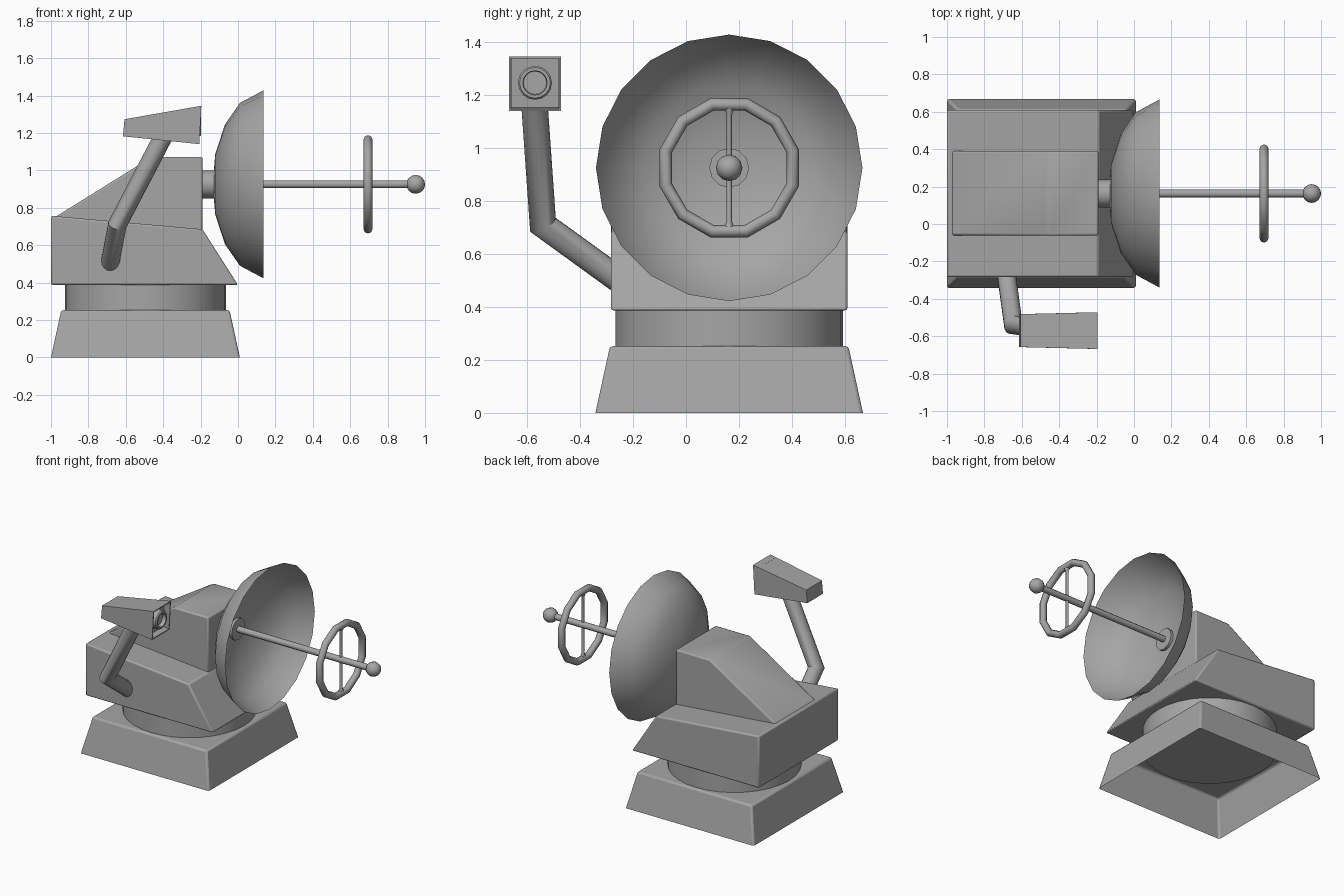
import bpy, bmesh, math
from mathutils import Vector

if "Cube" in bpy.data.objects:
    bpy.data.objects.remove(bpy.data.objects["Cube"])

grey = bpy.data.materials.new("plain grey")
grey.diffuse_color = (0.38, 0.38, 0.38, 1)
grey.use_nodes = True
grey.node_tree.nodes["Principled BSDF"].inputs["Base Color"].default_value = grey.diffuse_color

CY, CZ = 0.163, 0.925      # axis of the dish
BX = -0.495                # centre of the turntable


def finish(name, bm, bevel=0.0, angle=35):
    bmesh.ops.remove_doubles(bm, verts=bm.verts, dist=1e-5)
    bmesh.ops.recalc_face_normals(bm, faces=bm.faces)
    me = bpy.data.meshes.new(name)
    bm.to_mesh(me)
    bm.free()
    me.materials.append(grey)
    ob = bpy.data.objects.new(name, me)
    bpy.context.collection.objects.link(ob)
    bpy.ops.object.select_all(action='DESELECT')
    ob.select_set(True)
    bpy.context.view_layer.objects.active = ob
    bpy.ops.object.shade_smooth_by_angle(angle=math.radians(angle))
    if bevel:
        m = ob.modifiers.new("edge", 'BEVEL')
        m.width, m.segments, m.limit_method = bevel, 2, 'ANGLE'
    return ob


def loft(bm, rings, caps=(True, True)):
    """Join equal rings of points with quads; returns the cap faces."""
    vr = [[bm.verts.new(p) for p in r] for r in rings]
    n = len(vr[0])
    for a, b in zip(vr, vr[1:]):
        for i in range(n):
            bm.faces.new((a[i], a[(i + 1) % n], b[(i + 1) % n], b[i]))
    return [bm.faces.new(r) for r, c in zip((vr[0], vr[-1]), caps) if c]


def lathe(name, profile, seg, phase=0.0, caps=(True, True), cy=CY, cz=CZ, angle=35):
    """Revolve (x, radius) points around an axis along x."""
    bm = bmesh.new()
    turn = [phase + math.tau * k / seg for k in range(seg)]
    loft(bm, [[(x, cy + r * math.sin(t), cz + r * math.cos(t)) for t in turn]
              for x, r in profile], caps)
    return finish(name, bm, angle=angle)


def prism(name, profile, y0, y1, bevel):
    """Extrude an (x, z) outline along y."""
    bm = bmesh.new()
    loft(bm, [[(x, y, z) for x, z in profile] for y in (y0, y1)])
    return finish(name, bm, bevel)


# Tapered base, open underneath
bm = bmesh.new()
corners = ((-1, -1), (1, -1), (1, 1), (-1, 1))
loft(bm, [[(BX + sx * h, CY + sy * h, z) for sx, sy in corners]
          for h, z in ((0.505, 0), (0.45, 0.252))], (False, True))
finish("base", bm, 0.012)

# Turntable drum
bm = bmesh.new()
loft(bm, [[(BX + 0.43 * math.cos(math.tau * k / 32), CY + 0.43 * math.sin(math.tau * k / 32), z)
           for k in range(32)] for z in (0.247, 0.395)])
finish("turntable", bm)

# Main housing and the raised housing on top
prism("body", [(-1, 0.387), (0, 0.387), (-0.19, 0.685), (-1, 0.757)], -0.284, 0.61, 0.01)
prism("upper_housing", [(-0.995, 0.74), (-0.46, 1.072), (-0.19, 1.072), (-0.19, 0.67)],
      -0.062, 0.39, 0.01)

# Dish with its neck
lathe("neck", [(-0.21, 0.075), (-0.11, 0.075)], 12)
lathe("dish", [(-0.135, 0), (-0.122, 0.16), (-0.07, 0.32), (0.01, 0.435), (0.137, 0.503)],
      20, caps=(False, False), angle=40)

# Antenna rod and ball tip
lathe("antenna_rod", [(-0.135, 0.022), (0.93, 0.022)], 8, phase=math.pi / 8, angle=50)
lathe("antenna_tip", [(0.95 - 0.05 * math.cos(math.pi * k / 8), 0.05 * math.sin(math.pi * k / 8))
                      for k in range(9)], 12, caps=(False, False))

# Ring around the rod, with an upright strut
lathe("antenna_ring", [(0.695 + 0.024 * math.cos(math.tau * k / 8),
                        0.248 + 0.024 * math.sin(math.tau * k / 8)) for k in range(9)],
      12, phase=math.pi / 12, caps=(False, False), angle=50)
bm = bmesh.new()
loft(bm, [[(0.695 + r * math.cos(math.tau * k / 8), CY + r * math.sin(math.tau * k / 8), z)
           for k in range(8)]
          for r, z in ((0.02, 0.695), (0.01, 0.725), (0.01, 1.125), (0.02, 1.155))])
finish("ring_strut", bm, angle=50)

# Bent tube arm with a mitred elbow
p0, p1, p2 = Vector((-0.685, -0.25, 0.5)), Vector((-0.645, -0.54, 0.71)), Vector((-0.4, -0.573, 1.18))
d1, d2 = (p1 - p0).normalized(), (p2 - p1).normalized()
mitre = (d1 + d2).normalized()
u = d1.orthogonal().normalized()
v = d1.cross(u)


def slide(p, d, at, normal):
    return p + d * ((at - p).dot(normal) / d.dot(normal))


start = [p0 + 0.05 * (u * math.cos(math.tau * k / 16) + v * math.sin(math.tau * k / 16))
         for k in range(16)]
elbow = [slide(p, d1, p1, mitre) for p in start]
end = [slide(p, d2, p2, d2) for p in elbow]
bm = bmesh.new()
loft(bm, [start, elbow, end])
finish("camera_arm", bm)

# Camera head, widening to a recessed front
bm = bmesh.new()
HY = -0.57
caps = loft(bm, [
    [(-0.615, HY - 0.088, 1.182), (-0.615, HY + 0.088, 1.182),
     (-0.607, HY + 0.088, 1.273), (-0.607, HY - 0.088, 1.273)],
    [(-0.207, HY - 0.098, 1.14), (-0.207, HY + 0.098, 1.14),
     (-0.196, HY + 0.098, 1.345), (-0.196, HY - 0.098, 1.345)]])
front = caps[1]
bmesh.ops.recalc_face_normals(bm, faces=bm.faces)
bmesh.ops.inset_region(bm, faces=[front], thickness=0.01)
bmesh.ops.inset_region(bm, faces=[front], thickness=0.004, depth=-0.045)
finish("camera_head", bm)

# Lens barrel with a sunken glass
lathe("camera_lens", [(-0.26, 0.064), (-0.205, 0.064), (-0.198, 0.058), (-0.198, 0.046),
                      (-0.225, 0.044), (-0.225, 0)], 16, cy=HY, cz=1.246, caps=(True, False))
